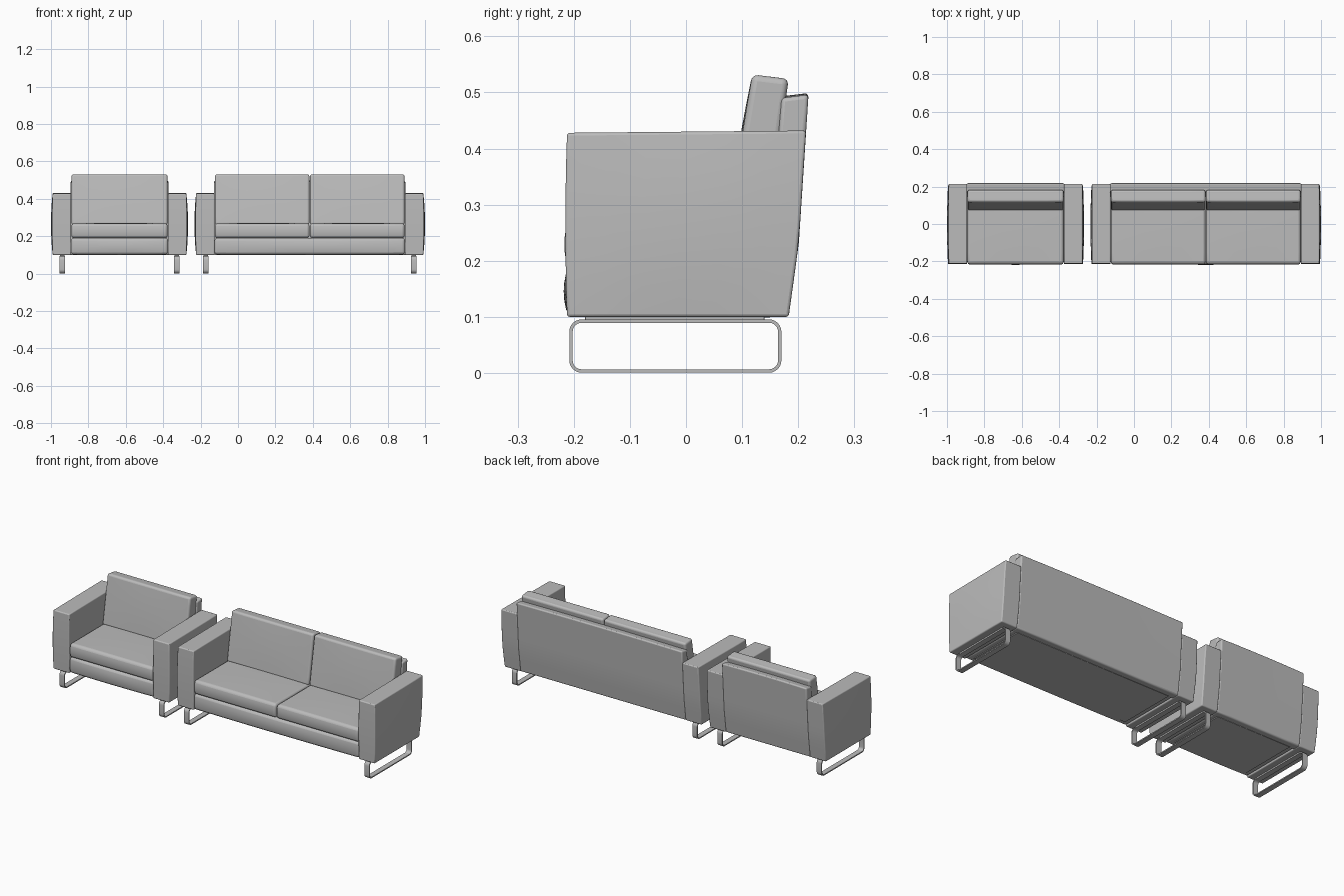
import bpy, bmesh, math
from mathutils import Vector

if "Cube" in bpy.data.objects:
    bpy.data.objects.remove(bpy.data.objects["Cube"], do_unlink=True)


def material(name, value):
    m = bpy.data.materials.new(name)
    m.use_nodes = True
    colour = (value, value, value, 1)
    m.diffuse_color = colour
    m.node_tree.nodes["Principled BSDF"].inputs["Base Color"].default_value = colour
    return m


GREY = material("grey upholstery", 0.5)


def finish(name, bm, bevel=0.0, segments=3):
    bmesh.ops.recalc_face_normals(bm, faces=bm.faces)
    mesh = bpy.data.meshes.new(name)
    bm.to_mesh(mesh)
    bm.free()
    mesh.materials.append(GREY)
    obj = bpy.data.objects.new(name, mesh)
    bpy.context.collection.objects.link(obj)
    if bevel:
        mod = obj.modifiers.new("soft edges", "BEVEL")
        mod.width = bevel
        mod.segments = segments
        mod.limit_method = "ANGLE"
        mod.angle_limit = math.radians(50)
    bpy.ops.object.select_all(action="DESELECT")
    obj.select_set(True)
    bpy.context.view_layer.objects.active = obj
    bpy.ops.object.shade_smooth_by_angle(angle=math.radians(40))
    return obj


def block(name, low, high, shape=None, cuts=0, bevel=0.005, segments=3):
    """Box between two corners; shape(p, u, v, w) moves its points."""
    bm = bmesh.new()
    bmesh.ops.create_cube(bm, size=1)
    if cuts:
        bmesh.ops.subdivide_edges(bm, edges=bm.edges, cuts=cuts, use_grid_fill=True)
    for vert in bm.verts:
        t = vert.co + Vector((0.5, 0.5, 0.5))
        p = Vector([a + (b - a) * k for a, b, k in zip(low, high, t)])
        if shape:
            shape(p, *t)
        vert.co = p
    return finish(name, bm, bevel, segments)


def hump(t):
    return 4 * t * (1 - t)


def back_line(z):
    # rear face leans outward, steeper near the top
    return 0.183 + 0.018 * min(1, (z - 0.1) / 0.13) + 0.017 * max(0, (z - 0.23) / 0.26)


def arm(name, x0, x1, outward):
    def shape(p, u, v, w):
        outer = u if outward > 0 else 1 - u
        p.x += outward * outer * 0.009 * hump(w) * (0.4 + 0.6 * hump(v))
        p.y += v * (back_line(p.z) - 0.21)
        p.z += 0.004 * v * w
        p.y -= (1 - v) * 0.003 * hump(w)
    block(name, (x0, -0.212, 0.1), (x1, 0.21, 0.428), shape, 5, 0.005)


def leg(name, x):
    # rounded loop of flat metal bar
    corners = [(0.148, 0.0735), (-0.186, 0.0735), (-0.186, 0.0225), (0.148, 0.0225)]
    bm = bmesh.new()
    rings = []
    for i, (cy, cz) in enumerate(corners):
        for step in range(7):
            a = math.radians(90 * i + 15 * step)
            ring = []
            for side, radius in ((-1, 0.022), (1, 0.022), (1, 0.016), (-1, 0.016)):
                ring.append(bm.verts.new((x + side * 0.015,
                                          cy + radius * math.cos(a),
                                          cz + radius * math.sin(a))))
            rings.append(ring)
    for i, ring in enumerate(rings):
        after = rings[(i + 1) % len(rings)]
        for j in range(4):
            k = (j + 1) % 4
            bm.faces.new((ring[j], ring[k], after[k], after[j]))
    finish(name, bm)


def seat_shape(p, u, v, w):
    p.y -= (1 - v) * 0.006 * hump(w)
    p.z += w * 0.003 * hump(u) * hump(v)


def rail_shape(p, u, v, w):
    p.y -= (1 - v) * 0.008 * hump(w) * (0.4 + 0.6 * hump(u))
    p.z -= (1 - w) * (1 - v) * 0.002 * hump(u)


def cushion_shape(p, u, v, w):
    # leans back and narrows toward the top
    p.y += 0.045 * w - 0.003 * (1 - v) * hump(u) * hump(w)
    p.y -= 0.008 * v * w
    p.z -= 0.008 * v * w


def back_shape(p, u, v, w):
    p.y += v * (back_line(p.z) - 0.2) + (1 - v) * 0.03 * w
    p.z -= 0.006 * w * (1 - v) - 0.003 * w * hump(u)


def seat_unit(prefix, x0, x1, seats):
    inner0, inner1 = x0 + 0.108, x1 - 0.108
    arm(prefix + " right arm", x0 + 0.009, inner0, -1)
    arm(prefix + " left arm", inner1, x1 - 0.009, 1)
    block(prefix + " backrest", (inner0 - 0.003, 0.14, 0.1),
          (inner1 + 0.003, 0.2, 0.496), back_shape, 5, 0.007)
    block(prefix + " front rail", (inner0, -0.21, 0.103),
          (inner1, 0.16, 0.19), rail_shape, 5, 0.012)

    # cushions
    width = (inner1 - inner0) / seats
    for i in range(seats):
        a, b = inner0 + i * width + 0.002, inner0 + (i + 1) * width - 0.002
        block(f"{prefix} seat cushion {i + 1}", (a, -0.211, 0.19),
              (b, 0.14, 0.268), seat_shape, 5, 0.014, 4)
        block(f"{prefix} back cushion {i + 1}", (a, 0.073, 0.262),
              (b, 0.146, 0.532), cushion_shape, 5, 0.014, 4)

    # underside panel, mounting strips and legs
    block(prefix + " underside panel", (inner0 + 0.03, -0.18, 0.099),
          (inner1 - 0.03, 0.15, 0.104), bevel=0.001, segments=1)
    for side, x in (("right", x0 + 0.06), ("left", x1 - 0.06)):
        leg(f"{prefix} {side} leg", x)
        block(f"{prefix} {side} leg mount", (x - 0.012, -0.18, 0.094),
              (x + 0.012, 0.14, 0.102), bevel=0.001, segments=1)


seat_unit("armchair", -1.0, -0.267, 1)
seat_unit("sofa", -0.233, 1.0, 2)
